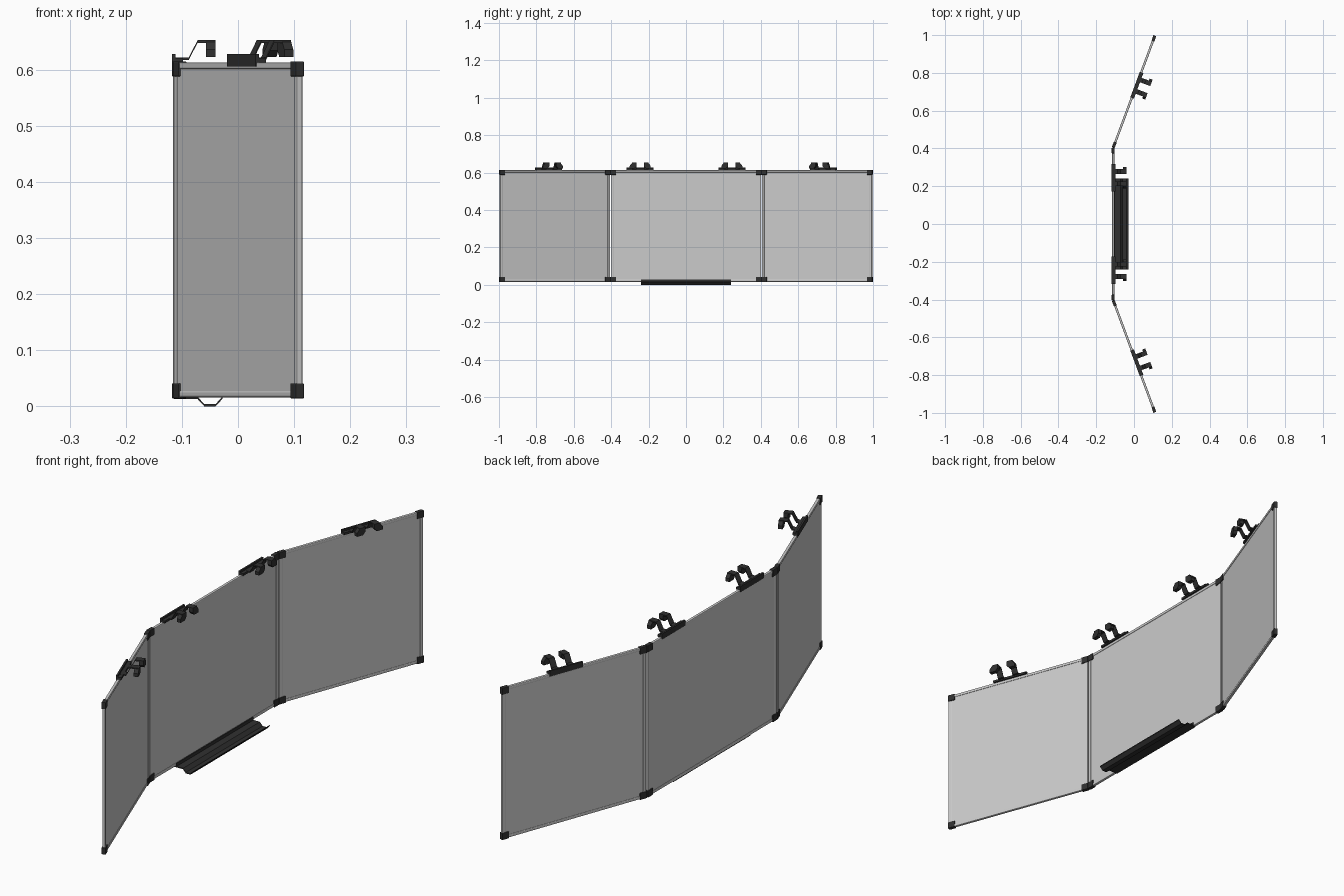
import bpy, bmesh
from math import radians
from mathutils import Matrix, Vector

if "Cube" in bpy.data.objects:
    bpy.data.objects.remove(bpy.data.objects["Cube"])

dark = bpy.data.materials.new("dark_plastic")
dark.diffuse_color = (0.03, 0.03, 0.03, 1)
dark.use_nodes = True
dark.node_tree.nodes["Principled BSDF"].inputs["Base Color"].default_value = dark.diffuse_color

# Panel-local axes: t = outward (+x side), s = along the panel, z = up
def finish(name, bm, mat4, material=None, bevel=0, segments=2):
    bmesh.ops.recalc_face_normals(bm, faces=bm.faces[:])
    mesh = bpy.data.meshes.new(name)
    bm.to_mesh(mesh)
    bm.free()
    ob = bpy.data.objects.new(name, mesh)
    bpy.context.collection.objects.link(ob)
    ob.matrix_world = mat4
    if material:
        mesh.materials.append(material)
    if bevel:
        mod = ob.modifiers.new("bevel", 'BEVEL')
        mod.width, mod.segments = bevel, segments
    return ob

def box(name, t, s, z, mat4, material=None, bevel=0, segments=2):
    bm = bmesh.new()
    size = [abs(a[1] - a[0]) for a in (t, s, z)]
    mid = [(a[1] + a[0]) / 2 for a in (t, s, z)]
    bmesh.ops.create_cube(bm, size=1, matrix=Matrix.Translation(mid) @ Matrix.Diagonal((*size, 1)))
    return finish(name, bm, mat4, material, bevel, segments)

def prism(name, pts, a, b, mat4, along_s=True):
    """Extrude a closed (t,z) profile along s, or an (s,z) profile along t."""
    bm = bmesh.new()
    if along_s:
        vs = [bm.verts.new((u, a, z)) for u, z in pts]
        move = Vector((0, b - a, 0))
    else:
        vs = [bm.verts.new((a, u, z)) for u, z in pts]
        move = Vector((b - a, 0, 0))
    face = bm.faces.new(vs)
    ext = bmesh.ops.extrude_face_region(bm, geom=[face])
    bmesh.ops.translate(bm, vec=move, verts=[g for g in ext['geom'] if isinstance(g, bmesh.types.BMVert)])
    return finish(name, bm, mat4, dark)

def strip(path, th):
    """Thicken an open profile path into a closed outline."""
    return path + [(u, z + th) for u, z in reversed(path)]

Z0, Z1 = 0.014, 0.615

# Framed panel with corner caps
def panel(name, s0, s1, m):
    box(name + "_sheet", (-0.004, 0.004), (s0 + 0.008, s1 - 0.008), (Z0 + 0.008, Z1 - 0.008), m)
    for tag, z in (("bottom", Z0 + 0.002), ("top", Z1 - 0.014)):
        box(f"{name}_{tag}_rail", (-0.006, 0.006), (s0 + 0.01, s1 - 0.01), (z, z + 0.012), m, None, 0.003)
    for tag, s in (("a", s0 + 0.002), ("b", s1 - 0.016)):
        box(f"{name}_side_rail_{tag}", (-0.006, 0.006), (s, s + 0.014), (Z0 + 0.01, Z1 - 0.01), m, None, 0.003)
    for s in (s0, s1 - 0.030):
        for z in (Z0, Z1 - 0.027):
            box(name + "_corner_cap", (-0.008, 0.008), (s, s + 0.030), (z, z + 0.027), m, dark, 0.002)

# Clip with a base plate and two hooked arms
def clip(name, s, m):
    box(name + "_base", (-0.008, -0.001), (s - 0.072, s + 0.072), (0.606, 0.628), m, dark)
    box(name + "_ledge", (-0.008, 0.012), (s - 0.072, s + 0.072), (0.612, 0.621), m, dark)
    arm = strip([(-0.004, 0.617), (0.022, 0.617), (0.038, 0.648), (0.070, 0.648)], 0.0045)
    for d in (-1, 1):
        prism(name + "_arm", arm, s + d * 0.020, s + d * 0.045, m)
        pad = [(s + d * u, z) for u, z in
               ((0.020, 0.651), (0.044, 0.651), (0.056, 0.636), (0.056, 0.623), (0.030, 0.623), (0.020, 0.634))]
        prism(name + "_pad", pad, 0.053, 0.070, m, along_s=False)

# Centre panel and two angled wings
X0, Y0, L, ANG = -0.11, 0.404, 0.633, radians(20.4)
centre = Matrix.Translation((X0, 0, 0))
panel("centre_panel", -Y0, Y0, centre)
for d, side in ((1, "right"), (-1, "left")):
    wing = Matrix.Translation((X0, d * Y0, 0)) @ Matrix.Rotation(-d * ANG, 4, 'Z')
    panel(side + "_wing", *sorted((d * 0.002, d * L)), wing)
    clip(side + "_wing_clip", d * 0.354, wing)
    clip(side + "_centre_clip", d * 0.245, centre)

# Pen tray under the centre panel
tray = strip([(-0.004, 0.013), (0.038, 0.013), (0.050, 0.0), (0.070, 0.0), (0.082, 0.013)], 0.004)
prism("pen_tray", tray, -0.24, 0.24, centre)
box("pen_tray_flange", (0.006, 0.010), (-0.24, 0.24), (0.013, 0.029), centre, dark)
